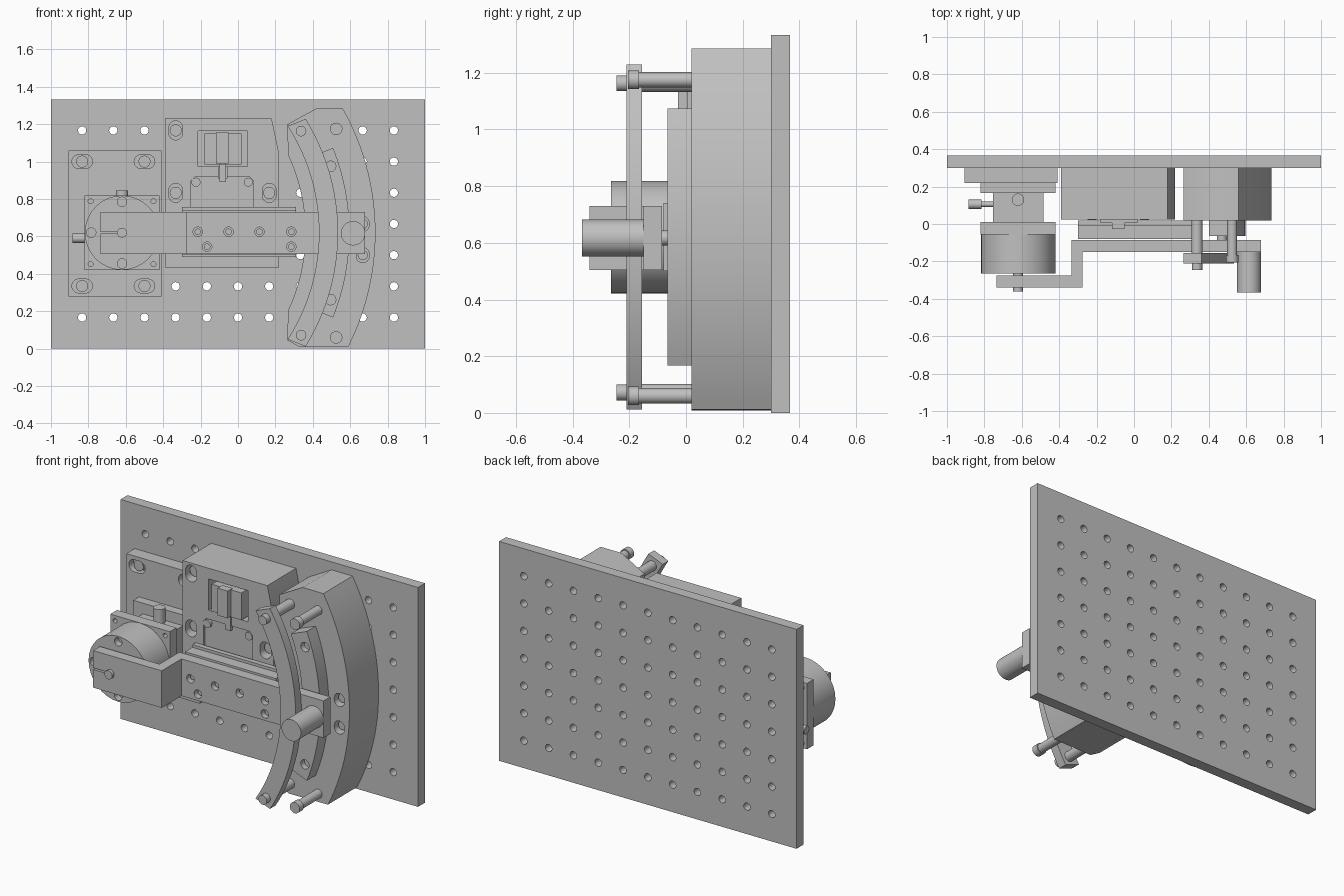
import bpy, bmesh
from math import sin, cos, pi, radians
from mathutils import Vector

if "Cube" in bpy.data.objects:
    bpy.data.objects.remove(bpy.data.objects["Cube"])

grey = bpy.data.materials.new("machined_grey")
grey.use_nodes = True
grey.diffuse_color = (0.53, 0.53, 0.53, 1)
grey.node_tree.nodes["Principled BSDF"].inputs["Base Color"].default_value = (0.53, 0.53, 0.53, 1)

PX, PZ = -0.62, 0.62  # swing pivot
made = []


def arc(r, a0, a1, n=24, cx=PX, cz=PZ):
    steps = [radians(a0 + (a1 - a0) * i / n) for i in range(n + 1)]
    return [(cx + r * cos(a), cz + r * sin(a)) for a in steps]


def rect(x0, x1, z0, z1):
    return [(x0, z0), (x1, z0), (x1, z1), (x0, z1)]


def circle(x, z, r):
    return arc(r, 0, 360, 32, x, z)[:-1]


def slot(x, z, r, along_x=0, along_z=0):
    # rounded slot outline, stretched along one axis
    if along_x:
        return arc(r, -90, 90, 12, x + along_x, z) + arc(r, 90, 270, 12, x - along_x, z)
    return arc(r, 0, 180, 12, x, z + along_z) + arc(r, 180, 360, 12, x, z - along_z)


def prism(name, outlines, y0, y1):
    # extrude one or more (x, z) outlines from y0 to y1
    if not isinstance(outlines[0], list):
        outlines = [outlines]
    bm = bmesh.new()
    for pts in outlines:
        face = bm.faces.new([bm.verts.new((x, y0, z)) for x, z in pts])
        out = bmesh.ops.extrude_face_region(bm, geom=[face])
        verts = [v for v in out["geom"] if isinstance(v, bmesh.types.BMVert)]
        bmesh.ops.translate(bm, verts=verts, vec=(0, y1 - y0, 0))
    bmesh.ops.recalc_face_normals(bm, faces=bm.faces)
    mesh = bpy.data.meshes.new(name)
    bm.to_mesh(mesh)
    bm.free()
    mesh.materials.append(grey)
    ob = bpy.data.objects.new(name, mesh)
    bpy.context.collection.objects.link(ob)
    made.append(ob)
    return ob


def rod(name, start, end, r):
    # cylinder between two points
    a, b = Vector(start), Vector(end)
    bpy.ops.mesh.primitive_cylinder_add(vertices=32, radius=r, depth=(b - a).length,
                                        location=(a + b) / 2)
    ob = bpy.context.object
    ob.name = name
    ob.rotation_euler = (b - a).to_track_quat("Z", "Y").to_euler()
    ob.data.materials.append(grey)
    made.append(ob)


def cut(target, outlines, y0, y1):
    cutter = prism("cutter", outlines, y0, y1)
    made.remove(cutter)
    cutter.hide_render = True
    mod = target.modifiers.new("cut", "BOOLEAN")
    mod.operation = "DIFFERENCE"
    mod.solver = "EXACT"
    mod.object = cutter
    bpy.context.view_layer.objects.active = target
    bpy.ops.object.modifier_apply(modifier=mod.name)
    bpy.data.objects.remove(cutter)


# Perforated base board
board = prism("base_board", rect(-1, 1, 0, 1.333), 0.30, 0.367)
cut(board, [circle((i - 5) / 6, (j + 1) / 6, 0.022) for i in range(11) for j in range(7)],
    0.28, 0.39)

# Pivot mounting plate with slotted screws
mount = prism("pivot_mount_plate", rect(-0.905, -0.41, 0.28, 1.06), 0.22, 0.30)
spots = [(x, z) for x in (-0.833, -0.5) for z in (0.335, 1.0)]
cut(mount, [slot(x, z, 0.037, along_x=0.018) for x, z in spots], 0.2, 0.265)
prism("mount_screws", [circle(x, z, 0.032) for x, z in spots], 0.235, 0.27)

# Rotary pivot stage
prism("pivot_adapter", rect(PX - 0.2, PX + 0.2, PZ - 0.2, PZ + 0.2), 0.165, 0.22)
prism("pivot_body", rect(PX - 0.135, PX + 0.135, PZ - 0.135, PZ + 0.135), 0.01, 0.165)
flange = prism("pivot_flange", rect(PX - 0.2, PX + 0.2, PZ - 0.2, PZ + 0.2), -0.055, 0.01)
cut(flange, [circle(PX + sx * 0.168, PZ + sz * 0.168, 0.013)
             for sx in (-1, 1) for sz in (-1, 1)], -0.1, 0.05)
drum = prism("pivot_drum", circle(PX, PZ, 0.199), -0.265, -0.055)
cut(drum, [circle(PX + dx, PZ + dz, 0.025) for dx, dz in
           ((0.165, 0), (-0.165, 0), (0, 0.165), (0, -0.165))], -0.3, -0.225)
rod("pivot_shaft", (PX, -0.26, PZ), (PX, -0.36, PZ), 0.026)
rod("top_lock_knob", (PX, 0.13, 0.75), (PX, 0.13, 0.845), 0.033)
rod("side_lock_stem", (-0.75, 0.105, 0.59), (-0.82, 0.105, 0.59), 0.014)
rod("side_lock_knob", (-0.815, 0.105, 0.59), (-0.885, 0.105, 0.59), 0.025)

# Central block with pockets
block = prism("center_block", [(-0.39, 0.435), (0.22, 0.435), (0.22, 1.04), (0.18, 1.23),
                               (-0.39, 1.23)], 0.025, 0.30)
spots = [(-0.333, 1.167), (-0.333, 0.833), (0.167, 0.833)]
cut(block, [slot(x, z, 0.037, along_z=0.014) for x, z in spots], 0.0, 0.10)
prism("block_screws", [circle(x, z, 0.032) for x, z in spots], 0.06, 0.11)
cut(block, rect(-0.215, 0.05, 0.975, 1.165), 0.0, 0.10)
cut(block, [(-0.25, 0.7), (0.08, 0.7), (0.08, 0.9), (0.06, 0.92), (-0.23, 0.92), (-0.25, 0.9)],
    0.0, 0.04)
cut(block, rect(-0.105, -0.06, 0.91, 0.985), 0.0, 0.06)
prism("cover_screws", [circle(x, 0.89, 0.024) for x in (-0.225, 0.055)], 0.022, 0.05)
prism("connector_body", rect(-0.18, 0.02, 0.985, 1.15), 0.005, 0.105)
prism("connector_tongue", rect(-0.118, -0.05, 0.99, 1.155), -0.028, 0.02)
prism("connector_stem", rect(-0.1, -0.065, 0.89, 0.99), 0.02, 0.06)

# Carriage behind the arm
prism("carriage_back", rect(-0.30, 0.31, 0.49, 0.757), -0.01, 0.02)
prism("carriage_front", rect(-0.30, 0.31, 0.50, 0.74), -0.08, -0.01)

# Swing arm with offset pivot end
clamp = prism("arm_pivot_clamp", rect(-0.735, -0.275, 0.505, 0.73), -0.34, -0.275)
cut(clamp, rect(-0.76, PX, 0.615, 0.625), -0.36, -0.25)
prism("arm_offset", rect(-0.335, -0.275, 0.505, 0.73), -0.275, -0.085)
arm = prism("arm_bar", rect(-0.275, 0.68, 0.505, 0.73), -0.15, -0.085)
spots = [(x, 0.625) for x in (-0.215, -0.05, 0.115, 0.285)]
spots += [(-0.165, 0.545), (0.285, 0.545)]
cut(arm, [circle(x, z, 0.025) for x, z in spots], -0.2, -0.11)
prism("arm_screws", [circle(x, z, 0.017) for x, z in spots], -0.125, -0.1)
prism("arm_handle", circle(0.615, 0.617, 0.065), -0.367, -0.15)
prism("arm_stop_screw", circle(0.47, 0.617, 0.026), -0.09, -0.065)

# Curved base block, rail and guard, all centred on the pivot
sector = prism("curved_block", arc(1.355, -26.7, 26.7) + [(0.56, 1.285), (0.42, 1.285),
               (0.265, 1.2)] + arc(0.98, 25.2, -25.2) + [(0.265, 0.045), (0.33, 0.008)],
               0.02, 0.30)
spots = [(0.667, 0.5), (0.667, 0.667)]
cut(sector, [slot(x, z, 0.034, along_z=0.006) for x, z in spots], 0.0, 0.08)
prism("sector_screws", [circle(x, z, 0.027) for x, z in spots], 0.05, 0.1)
rail = prism("curved_rail", arc(1.216, -21.9, 21.9) + arc(1.1, 21.9, -21.9), -0.065, 0.02)
spots = [(0.495, 0.975), (0.495, 0.262)]
cut(rail, [circle(x, z, 0.028) for x, z in spots], -0.1, -0.03)
prism("curved_guard", arc(1.155, -31.8, 31.8) + arc(1.053, 32.8, -32.8), -0.21, -0.155)

# Guard standoffs with screw heads, and free stop pins
for side, z in (("upper", 1.163), ("lower", 0.072)):
    prism(side + "_standoff", circle(0.337, z, 0.03), -0.16, 0.03)
    prism(side + "_guard_screw", circle(0.337, z, 0.028), -0.245, -0.2)
for side, z in (("upper", 1.175), ("lower", 0.06)):
    prism(side + "_stop_pin", circle(0.525, z, 0.027), -0.17, 0.03)
    prism(side + "_stop_cap", circle(0.525, z, 0.033), -0.205, -0.165)

# Smooth round sides, keep edges crisp
bpy.ops.object.select_all(action="DESELECT")
for ob in made:
    ob.select_set(True)
bpy.context.view_layer.objects.active = made[0]
bpy.ops.object.shade_smooth_by_angle(angle=pi / 6)
